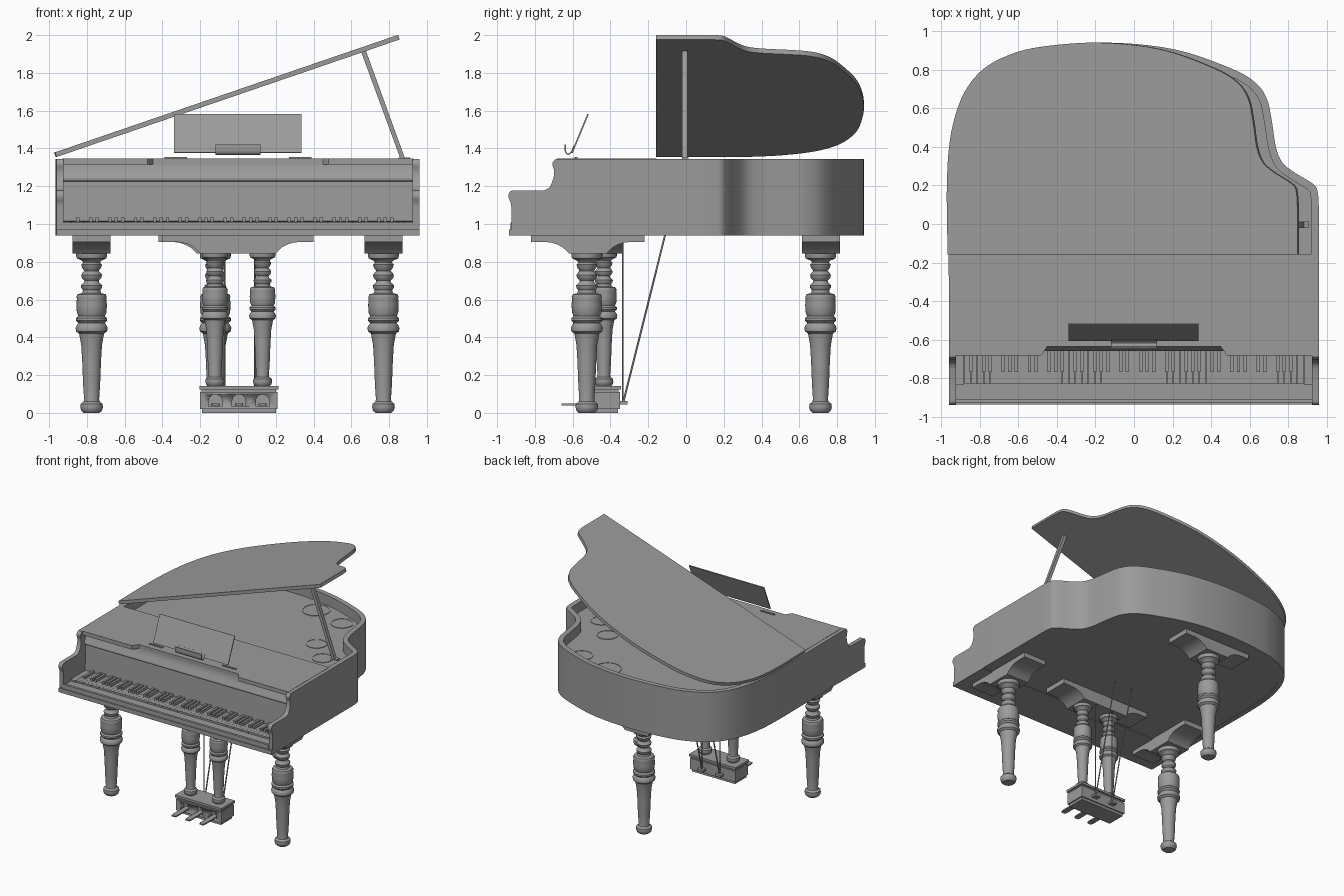
import bpy, bmesh, math
from mathutils import Vector, Matrix

if "Cube" in bpy.data.objects:
    bpy.data.objects.remove(bpy.data.objects["Cube"])

# Dark grey finish for every part
finish_mat = bpy.data.materials.new("dark_grey")
finish_mat.diffuse_color = (.33, .33, .33, 1)
finish_mat.use_nodes = True
finish_mat.node_tree.nodes["Principled BSDF"].inputs["Base Color"].default_value = finish_mat.diffuse_color


def finish(name, bm, angle=30):
    bmesh.ops.recalc_face_normals(bm, faces=bm.faces)
    me = bpy.data.meshes.new(name)
    bm.to_mesh(me)
    bm.free()
    me.shade_smooth()
    me.set_sharp_from_angle(angle=math.radians(angle))
    me.materials.append(finish_mat)
    ob = bpy.data.objects.new(name, me)
    bpy.context.collection.objects.link(ob)
    return ob


def prism(name, pts, axis, a, b):
    """Extrude a 2D outline along an axis from a to b."""
    put = {'x': lambda u, v: (a, u, v), 'y': lambda u, v: (u, a, v), 'z': lambda u, v: (u, v, a)}[axis]
    bm = bmesh.new()
    face = bm.faces.new([bm.verts.new(put(*p)) for p in pts])
    ext = bmesh.ops.extrude_face_region(bm, geom=[face])
    move = Vector([(b - a) if c == axis else 0 for c in 'xyz'])
    bmesh.ops.translate(bm, vec=move, verts=[g for g in ext['geom'] if isinstance(g, bmesh.types.BMVert)])
    return finish(name, bm)


def boxes(name, items):
    """One mesh of several boxes, each (x0, x1, y0, y1, z0, z1)."""
    bm = bmesh.new()
    for x0, x1, y0, y1, z0, z1 in items:
        m = Matrix.Translation(((x0 + x1) / 2, (y0 + y1) / 2, (z0 + z1) / 2)) @ Matrix.Diagonal((x1 - x0, y1 - y0, z1 - z0, 1))
        bmesh.ops.create_cube(bm, size=1, matrix=m)
    return finish(name, bm)


def lathe(name, prof, loc, rs=1, zs=1, n=32):
    bm = bmesh.new()
    rings = [[bm.verts.new((loc[0] + r * rs * math.cos(t * math.tau / n), loc[1] + r * rs * math.sin(t * math.tau / n),
                            loc[2] + z * zs)) for t in range(n)] for r, z in prof]
    for lo, hi in zip(rings, rings[1:]):
        for i in range(n):
            bm.faces.new((lo[i], lo[(i + 1) % n], hi[(i + 1) % n], hi[i]))
    bm.faces.new(rings[0])
    bm.faces.new(rings[-1])
    return finish(name, bm, 40)


def rod(name, p, q, r, n=10):
    p, q = Vector(p), Vector(q)
    bm = bmesh.new()
    m = Matrix.Translation((p + q) / 2) @ (q - p).to_track_quat('Z', 'Y').to_matrix().to_4x4()
    bmesh.ops.create_cone(bm, cap_ends=True, segments=n, radius1=r, radius2=r, depth=(q - p).length, matrix=m)
    return finish(name, bm, 50)


def smooth_path(pts, n=5):
    """Catmull-Rom curve through the points."""
    P = [Vector(p) for p in pts]
    P = [2 * P[0] - P[1]] + P + [2 * P[-1] - P[-2]]
    out = []
    for a, b, c, d in zip(P, P[1:], P[2:], P[3:]):
        for k in range(n):
            t = k / n
            out.append(0.5 * (2 * b + (c - a) * t + (2 * a - 5 * b + 4 * c - d) * t * t + (3 * b - a - 3 * c + d) * t ** 3))
    return out + [P[-2]]


def offset(pts, d):
    pts = [Vector(p) for p in pts]
    out = []
    for i, p in enumerate(pts):
        t = (pts[min(i + 1, len(pts) - 1)] - pts[max(i - 1, 0)]).normalized()
        out.append(p + d * Vector((t.y, -t.x)))
    return out


def band(pts, d):
    return [Vector(p) for p in pts] + offset(pts, d)[::-1]


# Case outline seen from above, left side round the tail to the right side
curve = smooth_path([(-.965, .15), (-.957, .35), (-.93, .52), (-.87, .68), (-.77, .80), (-.63, .875), (-.45, .92),
                     (-.13, .942), (.21, .907), (.5, .81), (.63, .735), (.69, .65), (.715, .54), (.737, .4),
                     (.77, .32), (.83, .27), (.91, .222), (.947, .19), (.958, .14)])


def outline(y):
    return [Vector((-.96, y))] + curve + [Vector((.96, .09)), Vector((.96, y))]


# Curved rim, underside and the plate inside
prism("rim", band(outline(-.6), .04), 'z', .94, 1.345)
inner = offset(outline(-.6), .035)
prism("case_bottom", inner, 'z', .943, .97)
prism("plate", inner, 'z', 1.25, 1.265)
for x, y, r in [(.18, .75, .105), (.47, .67, .085), (.52, .27, .08), (.70, .09, .08)]:
    lathe("plate_ring", [(r - .008, 1.26), (r, 1.26), (r, 1.269), (r - .008, 1.269), (r - .008, 1.266)], (x, y, 0))

# Side arms with scrolled fronts
arm = [(-.6, .94), (-.925, .94), (-.925, 1.09)] + smooth_path(
    [(-.927, 1.11), (-.94, 1.145), (-.93, 1.173), (-.90, 1.178)], 4) + smooth_path(
    [(-.75, 1.178), (-.722, 1.195), (-.703, 1.24), (-.698, 1.28), (-.707, 1.32), (-.69, 1.345)], 4) + [(-.6, 1.345)]
for s in (-1, 1):
    prism("side_arm", arm, 'x', s * .96, s * .925)

# Key bed, front rail and cheek blocks
boxes("key_bed", [(-.96, .96, -.938, -.59, .938, .972), (-.926, .926, -.92, -.59, .97, .998),
                  (-.926, .926, -.93, -.91, .97, 1.008)])
boxes("cheek_blocks", [(s * .905 - .022, s * .905 + .022, -.835, -.63, .99, 1.012) for s in (-1, 1)])

# Keyboard
w = 1.764 / 52
boxes("white_keys", [(-.882 + i * w + .0005, -.882 + (i + 1) * w - .0005, -.83, -.63, .99, 1.012) for i in range(52)])
boxes("black_keys", [(-.882 + i * w - .009, -.882 + i * w + .009, -.77, -.63, 1.0, 1.034)
                     for i in range(1, 52) if (i - 1) % 7 in (0, 2, 3, 5, 6)])

# Fallboard with rolled top, and the fixed front lid
prism("fallboard", [(-.63, 1.01), (-.648, 1.015), (-.64, 1.225), (-.657, 1.228), (-.66, 1.24), (-.655, 1.255),
                    (-.645, 1.275), (-.637, 1.3), (-.635, 1.316), (-.60, 1.316), (-.60, 1.01)], 'x', -.926, .926)
prism("front_lid", [(-.93, -.155), (.93, -.155), (.93, -.682), (.48, -.682), (.45, -.635),
                    (-.45, -.635), (-.48, -.682), (-.93, -.682)], 'z', 1.315, 1.347)

# Raised main lid, hinged on the left side
lid = prism("main_lid", [(p.x + .96, p.y) for p in outline(-.158)], 'z', 0, .026)
lid.location = (-.96, 0, 1.355)
lid.rotation_euler = (0, -math.radians(18.9), 0)

# Lid prop and its socket
prism("lid_prop", [(.86, 1.345), (.885, 1.345), (.678, 1.915), (.652, 1.912)], 'y', -.022, .008)
boxes("prop_socket", [(.85, .91, -.02, .012, 1.34, 1.352)])

# Music desk, its lip and feet
prism("music_desk", band([(-.515, 1.58), (-.60, 1.375)], .008), 'x', -.34, .335)
prism("desk_lip", band(smooth_path([(-.59, 1.41), (-.605, 1.378), (-.625, 1.366), (-.641, 1.382), (-.643, 1.42)], 4), .007),
      'x', -.12, .12)
boxes("desk_feet", [(s * .33 - .06, s * .33 + .06, -.59, -.575, 1.34, 1.354) for s in (-1, 1)])

# Turned legs
turned = [(.042, 0), (.055, .012), (.06, .03), (.058, .048), (.042, .06), (.04, .075), (.045, .15), (.05, .28),
          (.055, .36), (.066, .42), (.082, .432), (.085, .45), (.078, .465), (.07, .475), (.082, .488), (.082, .502),
          (.07, .512), (.078, .53), (.081, .57), (.078, .605), (.08, .615), (.074, .628), (.05, .634), (.046, .65),
          (.055, .662), (.057, .675), (.04, .69), (.038, .7), (.052, .715), (.055, .73), (.048, .742), (.038, .752),
          (.05, .768), (.055, .785), (.045, .795), (.05, .805), (.078, .818), (.082, .83), (.082, .85)]
for name, x, y in [("front_leg", -.775, -.525), ("front_leg", .77, -.525), ("rear_leg", -.12, .712)]:
    lathe(name, turned, (x, y, 0))


# Hollow-curved brackets under the case
def bracket(name, c, half, flat, axis, a, b):
    side = [(flat, .845), (flat + .012, .857), (flat + .032, .876), (flat + .062, .892),
            (flat + .095, .902), (flat + .13, .905), (half, .905), (half, .945)]
    pts = [(c + u, v) for u, v in side] + [(c - u, v) for u, v in side[::-1]]
    prism(name, pts, axis, a, b)


for x in (-.775, .77):
    bracket("front_leg_bracket", -.52, .3, .1, 'x', x - .1, x + .1)
bracket("rear_leg_bracket", -.12, .3, .1, 'y', .615, .815)
bracket("lyre_bracket", 0, .4, .2, 'y', -.53, -.33)

# Pedal lyre: posts, box with arched openings, pedals and rods
for x in (-.122, .13):
    lathe("lyre_post", turned, (x, -.435, .14), .84, .835)
box = boxes("pedal_box", [(-.2, .21, -.515, -.35, .02, .11)])
boxes("pedal_box_trim", [(-.19, .2, -.505, -.36, 0, .021), (-.192, .202, -.507, -.358, .109, .125),
                         (-.205, .215, -.52, -.345, .124, .142)])
for x in (-.12, .005, .13):
    arch = [(x - .036, .034), (x + .036, .034)] + [(x + .036 * math.cos(t * math.pi / 10), .062 + .036 * math.sin(t * math.pi / 10))
                                                   for t in range(11)]
    cutter = prism("arch_cutter", arch, 'y', -.6, -.47)
    cutter.hide_render = True
    cutter.hide_viewport = True
    mod = box.modifiers.new("arch", 'BOOLEAN')
    mod.operation = 'DIFFERENCE'
    mod.object = cutter
    half = [(.02, -.46), (.022, -.64), (.016, -.66)]
    prism("pedal", [(x + u, v) for u, v in half] + [(x - u, v) for u, v in half[::-1]], 'z', .04, .05)
for x in (-.07, .09):
    boxes("rod_mount", [(x - .025, x + .025, -.352, -.31, .045, .062)])
    rod("lyre_rod", (x, -.335, .055), (x, -.335, .945), .004)
    rod("lyre_brace", (x, -.332, .055), (x, -.11, .945), .005)
